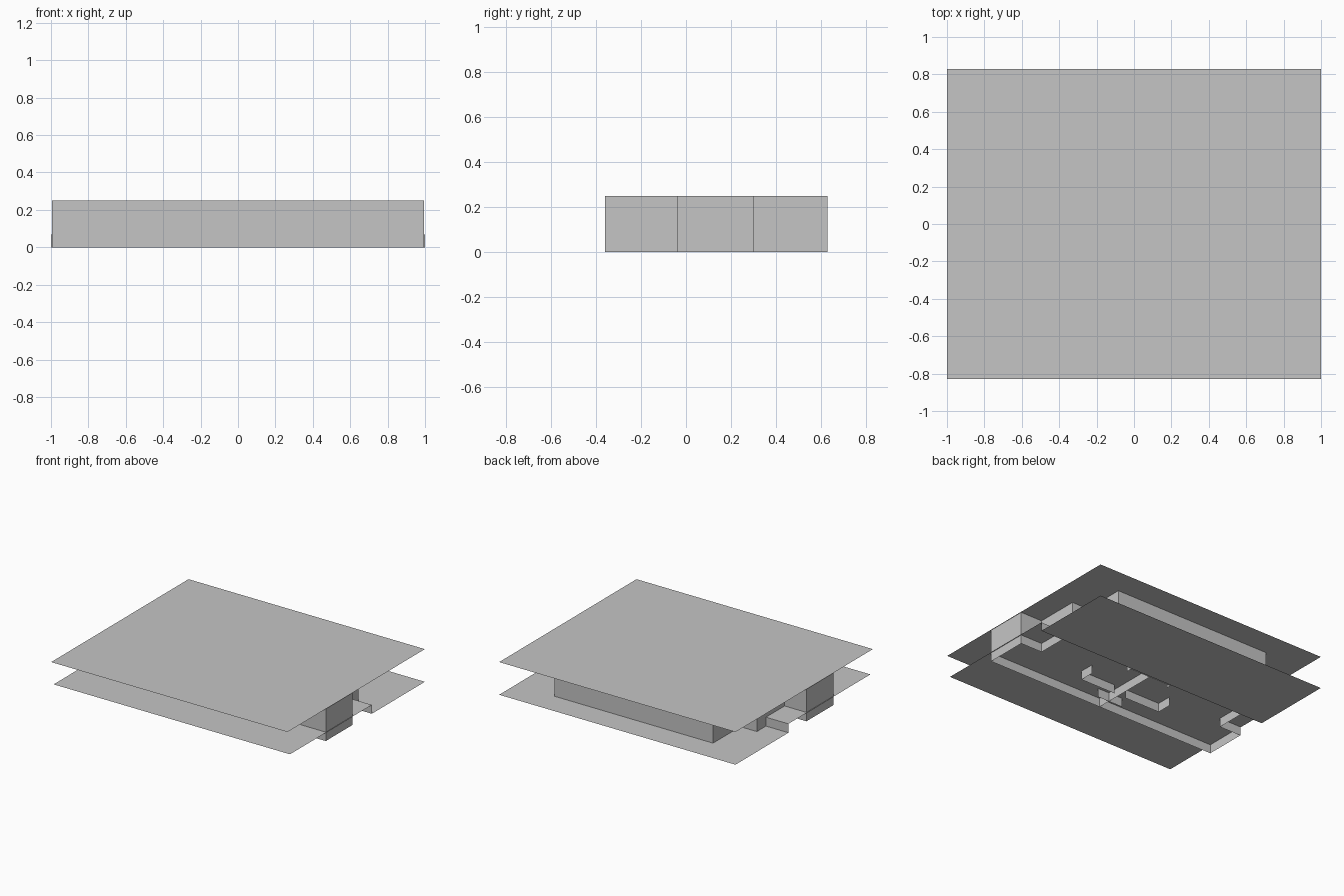
import bpy

if "Cube" in bpy.data.objects:
    bpy.data.objects.remove(bpy.data.objects["Cube"])

TOP = 0.25        # ceiling height
LOW = 0.068       # height of the raised front floor
STEP_Y = 0.19     # where the floor steps up

grey = bpy.data.materials.new("light_grey")
grey.diffuse_color = (0.56, 0.56, 0.56, 1)
grey.use_nodes = True
grey.node_tree.nodes["Principled BSDF"].inputs["Base Color"].default_value = grey.diffuse_color


def make(name, verts, faces):
    mesh = bpy.data.meshes.new(name)
    mesh.from_pydata(verts, [], faces)
    mesh.materials.append(grey)
    obj = bpy.data.objects.new(name, mesh)
    bpy.context.collection.objects.link(obj)
    return obj


def sheet(name, y0, y1, z):
    return make(name, [(-1, y0, z), (1, y0, z), (1, y1, z), (-1, y1, z)], [(0, 1, 2, 3)])


def wall(name, path, z0=0.0, z1=TOP, closed=False):
    """Thin upright wall following a plan path."""
    n = len(path)
    verts = [(x, y, z0) for x, y in path] + [(x, y, z1) for x, y in path]
    count = n if closed else n - 1
    faces = [(i, (i + 1) % n, n + (i + 1) % n, n + i) for i in range(count)]
    return make(name, verts, faces)


def mirrored_wall(name, path, z0=0.0):
    wall(name + "_right", path, z0)
    wall(name + "_left", [(-x, y) for x, y in reversed(path)], z0)


# Ceiling and stepped floor
sheet("ceiling", -0.83, 0.83, TOP)
sheet("back_floor", STEP_Y, 0.83, 0.0)
sheet("front_floor", -0.80, STEP_Y, LOW)
wall("floor_riser", [(1, STEP_Y), (-1, STEP_Y)], 0.0, LOW)

# Outer walls, stepping in towards the back
half = [(0.995, -0.36), (0.995, -0.035), (0.81, -0.035),
        (0.81, 0.30), (0.67, 0.30), (0.67, 0.63)]
wall("outer_walls", half + [(-x, y) for x, y in reversed(half)], closed=True)

# Central partitions
wall("centre_wall", [(0.01, -0.36), (0.01, 0.18)])
wall("cross_wall", [(-0.11, -0.26), (0.11, -0.26)])
wall("hall_wall", [(-0.18, 0.14), (-0.18, 0.18), (0.18, 0.18), (0.18, 0.14)])
mirrored_wall("booth", [(0.05, -0.15), (0.35, -0.15), (0.35, -0.035)])

# Corridor walls with door gaps
for i, x in enumerate((0.10, 0.37)):
    mirrored_wall(f"back_corridor_{i}", [(x, 0.30), (x + 0.15, 0.30)])
    mirrored_wall(f"front_corridor_{i}", [(x, -0.035), (x + 0.15, -0.035)], LOW)
mirrored_wall("front_corridor_end", [(0.66, -0.035), (0.81, -0.035)], LOW)
mirrored_wall("back_room_wall", [(0.50, 0.46), (0.62, 0.46)])
